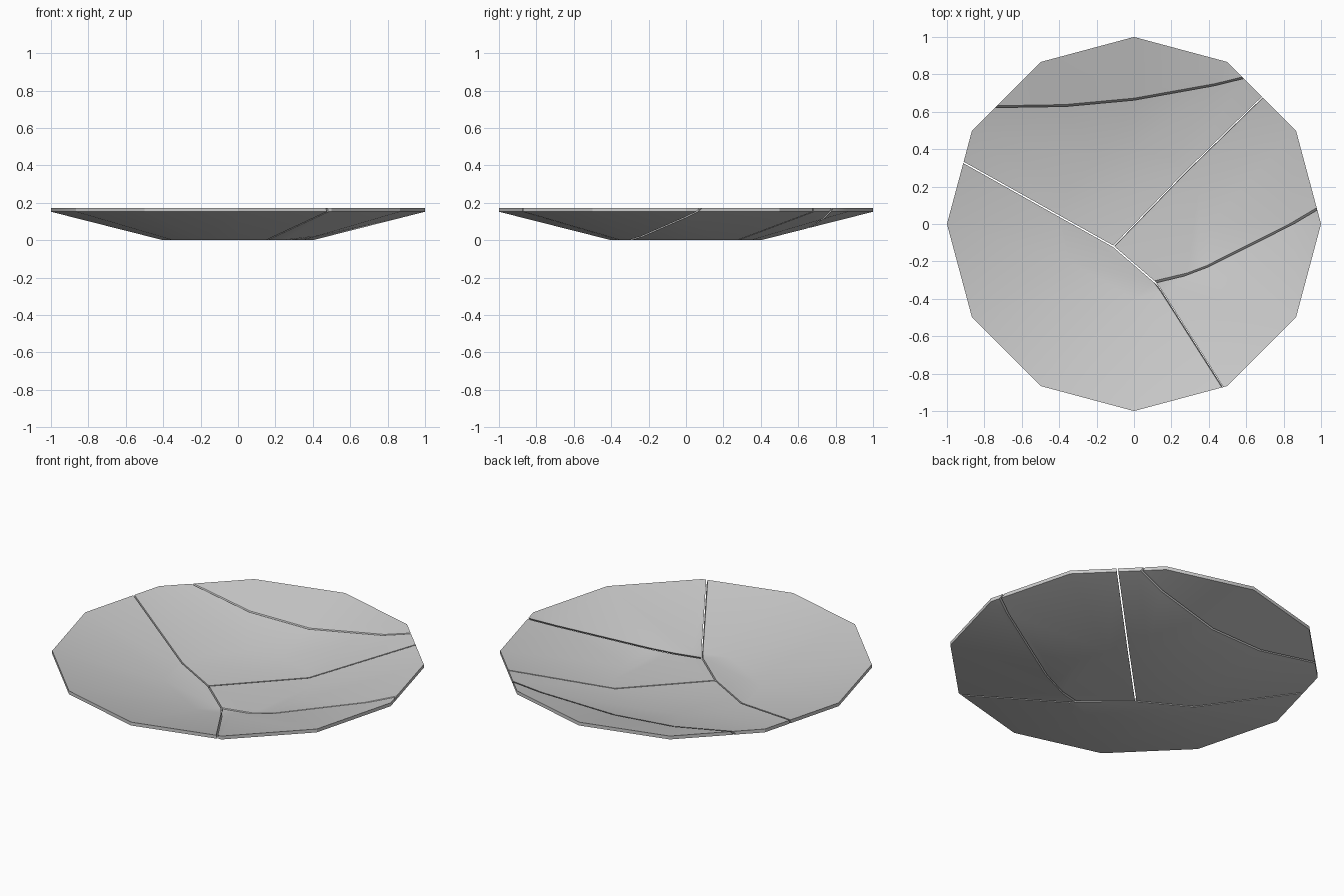
import bpy, bmesh, math
from mathutils import Vector

if "Cube" in bpy.data.objects:
    bpy.data.objects.remove(bpy.data.objects["Cube"])

SIDES = 12
GAP = 0.004  # half width of a crack

# Each crack is a plane through a point: y rises by slope per x and by lean per z
CRACKS = {
    "back":   ((0.00, 0.667, 0.087), 0.117, 0.55),
    "left":   ((-0.11, -0.12, 0.02), -0.56, 0.0),
    "middle": ((-0.11, -0.12, 0.02), -0.864, 0.0),
    "front":  ((0.11, -0.31, 0.02), -1.36, -0.45),
    "diag":   ((-0.11, -0.12, 0.02), 1.03, -0.15),
    "right":  ((0.11, -0.31, 0.02), 0.24, 1.2),
}

# Each shard lies above (+1) or below (-1) the cracks that bound it
SHARDS = {
    "plate_shard_back":        [("back", 1)],
    "plate_shard_centre":      [("back", -1), ("left", 1), ("diag", 1)],
    "plate_shard_right":       [("diag", -1), ("middle", 1), ("right", 1)],
    "plate_shard_front_right": [("right", -1), ("front", 1)],
    "plate_shard_front_left":  [("left", -1), ("middle", -1), ("front", -1)],
}


def plate():
    """Whole shallow twelve-sided dish as a closed bmesh."""
    bm = bmesh.new()
    rings = []
    for r, z in ((0.4, 0.0), (1.0, 0.152), (1.0, 0.172), (0.4, 0.02)):
        rings.append([bm.verts.new((r * math.cos(math.tau * i / SIDES),
                                    r * math.sin(math.tau * i / SIDES), z))
                      for i in range(SIDES)])
    for a, b in zip(rings, rings[1:]):
        for i in range(SIDES):
            j = (i + 1) % SIDES
            bm.faces.new((a[i], a[j], b[j], b[i]))
    bm.faces.new(rings[0][::-1])
    bm.faces.new(rings[-1])
    return bm


def shard(name, bounds):
    """Trim the dish down to one broken piece."""
    bm = plate()
    for key, side in bounds:
        point, slope, lean = CRACKS[key]
        normal = side * Vector((-slope, 1, -lean)).normalized()
        cut = bmesh.ops.bisect_plane(
            bm, geom=bm.verts[:] + bm.edges[:] + bm.faces[:], dist=1e-5,
            plane_co=Vector(point) + normal * GAP, plane_no=normal,
            clear_inner=True)
        rim = [e for e in cut["geom_cut"]
               if isinstance(e, bmesh.types.BMEdge) and e.is_boundary]
        bmesh.ops.edgenet_fill(bm, edges=rim)
    bmesh.ops.recalc_face_normals(bm, faces=bm.faces[:])
    mesh = bpy.data.meshes.new(name)
    bm.to_mesh(mesh)
    bm.free()
    obj = bpy.data.objects.new(name, mesh)
    bpy.context.collection.objects.link(obj)
    bpy.ops.object.select_all(action='DESELECT')
    obj.select_set(True)
    bpy.context.view_layer.objects.active = obj
    bpy.ops.object.shade_smooth_by_angle(angle=math.radians(30))


for shard_name, shard_bounds in SHARDS.items():
    shard(shard_name, shard_bounds)
